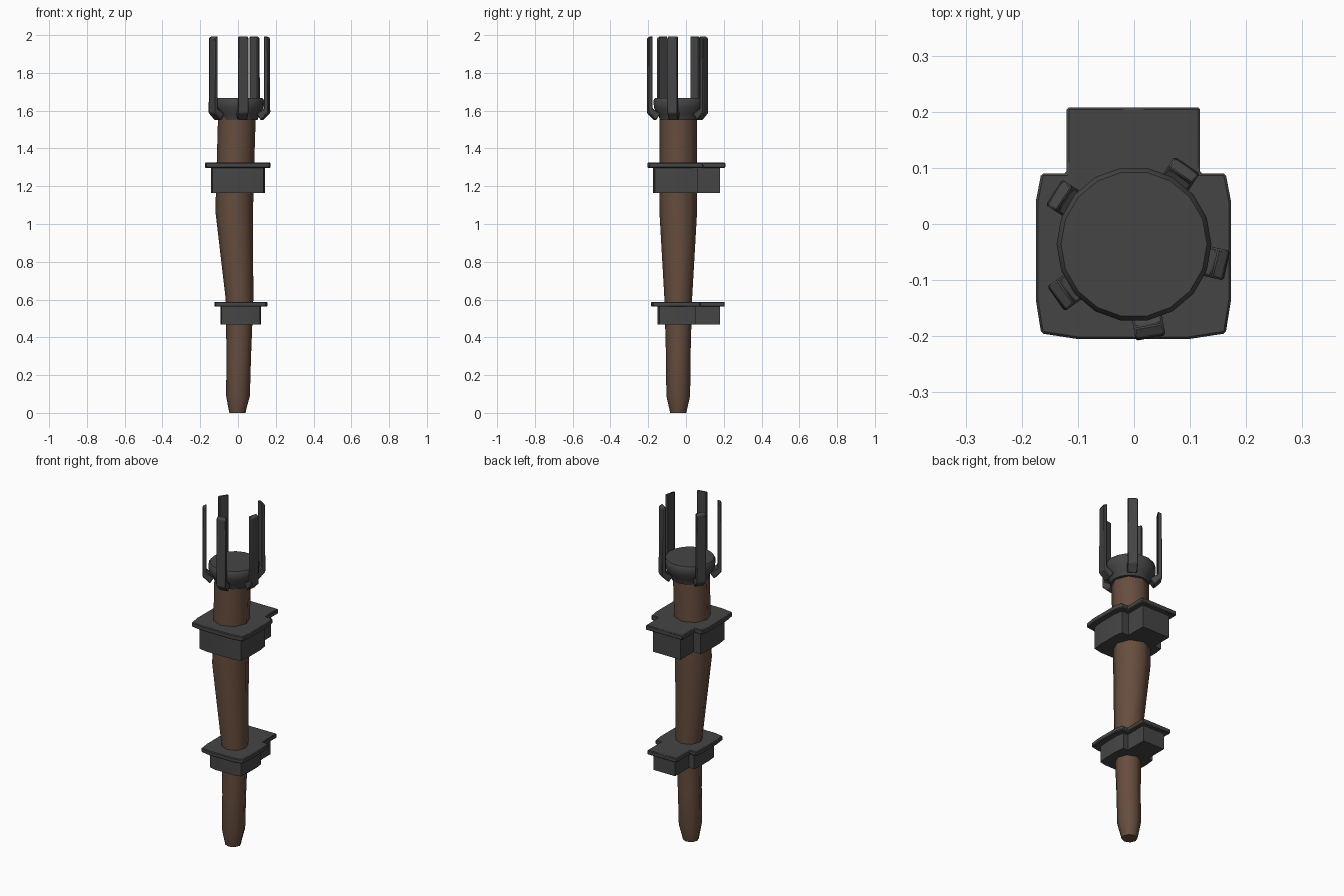
import bpy, bmesh, math
from mathutils import Vector, Matrix

if "Cube" in bpy.data.objects:
    bpy.data.objects.remove(bpy.data.objects["Cube"])


def material(name, color):
    m = bpy.data.materials.new(name)
    m.diffuse_color = color
    m.use_nodes = True
    m.node_tree.nodes["Principled BSDF"].inputs["Base Color"].default_value = m.diffuse_color
    return m


wood = material("dark_wood", (0.135, 0.075, 0.048, 1))
iron = material("dark_iron", (0.06, 0.06, 0.06, 1))


def loft(name, rings, mat, bevel=0.0, angle=40):
    """Closed solid through a stack of equal-length rings."""
    bm = bmesh.new()
    vs = [[bm.verts.new(p) for p in ring] for ring in rings]
    n = len(vs[0])
    for a, b in zip(vs, vs[1:]):
        for i in range(n):
            j = (i + 1) % n
            bm.faces.new((a[i], a[j], b[j], b[i]))
    bm.faces.new(vs[0][::-1])
    bm.faces.new(vs[-1])
    bmesh.ops.recalc_face_normals(bm, faces=bm.faces)
    me = bpy.data.meshes.new(name)
    bm.to_mesh(me)
    bm.free()
    ob = bpy.data.objects.new(name, me)
    bpy.context.collection.objects.link(ob)
    me.materials.append(mat)
    if bevel:
        mod = ob.modifiers.new("edge_bevel", 'BEVEL')
        mod.width, mod.segments = bevel, 1
    bpy.ops.object.select_all(action='DESELECT')
    ob.select_set(True)
    bpy.context.view_layer.objects.active = ob
    bpy.ops.object.shade_smooth_by_angle(angle=math.radians(angle))
    return ob


def circle(cx, cy, z, r, n):
    return [(cx + r * math.cos(2 * math.pi * i / n),
             cy + r * math.sin(2 * math.pi * i / n), z) for i in range(n)]


# Crooked wooden shaft: z, centre x, radius
shaft = [(0, -0.003, 0.043), (0.02, -0.003, 0.047), (0.09, 0, 0.063),
         (0.3, 0.004, 0.065), (0.6, 0.008, 0.073), (1.07, -0.02, 0.1),
         (1.2, -0.017, 0.099), (1.6, -0.005, 0.1)]
loft("shaft", [circle(x, -0.041, z, r, 8) for z, x, r in shaft], wood, angle=60)


# Wall bracket outline: main block with a narrower tab to the back
def bracket_plan(cx, w, front, back, tab_w, tab_back, z):
    half = [(w * 0.57, front), (w * 0.945, front + 0.01), (w, front + 0.07),
            (w, back - 0.05), (w * 0.945, back), (tab_w, back), (tab_w, tab_back)]
    pts = half + [(-x, y) for x, y in reversed(half)]
    return [(cx + x, y, z) for x, y in pts]


def bracket(name, cx, slab, body, z0, z1, z2):
    loft(name + "_body", [bracket_plan(cx, *body, z) for z in (z0, z1 + 0.005)], iron)
    loft(name + "_plate", [bracket_plan(cx, *slab, z) for z in (z1, z2)], iron, 0.004)


bracket("upper_bracket", -0.001, (0.174, -0.205, 0.09, 0.119, 0.208),
        (0.143, -0.175, 0.06, 0.09, 0.18), 1.165, 1.297, 1.325)
bracket("lower_bracket", 0.015, (0.14, -0.185, 0.075, 0.095, 0.205),
        (0.107, -0.15, 0.05, 0.07, 0.18), 0.468, 0.562, 0.588)

# Flared iron cup
cup = [(1.55, 0.104), (1.58, 0.112), (1.615, 0.136), (1.655, 0.138), (1.667, 0.13)]
loft("cup", [circle(0, -0.036, z, r, 18) for z, r in cup], iron, angle=50)

# Five upright prongs hooked under the cup: inner and outer profile (radius, z)
prong = [((0.105, 1.585), (0.130, 1.548)), ((0.147, 1.612), (0.170, 1.588)),
         ((0.147, 1.995), (0.168, 1.985))]
for k, deg in enumerate((56, -13, -80, -145, 147)):
    rot = Matrix.Translation((0, -0.036, 0)) @ Matrix.Rotation(math.radians(deg), 4, 'Z')
    h = 0.027
    rings = [[rot @ Vector(p) for p in ((a[0], -h, a[1]), (b[0], -h, b[1]),
                                        (b[0], h, b[1]), (a[0], h, a[1]))]
             for a, b in prong]
    loft(f"prong_{k + 1}", rings, iron, 0.004, 30)
